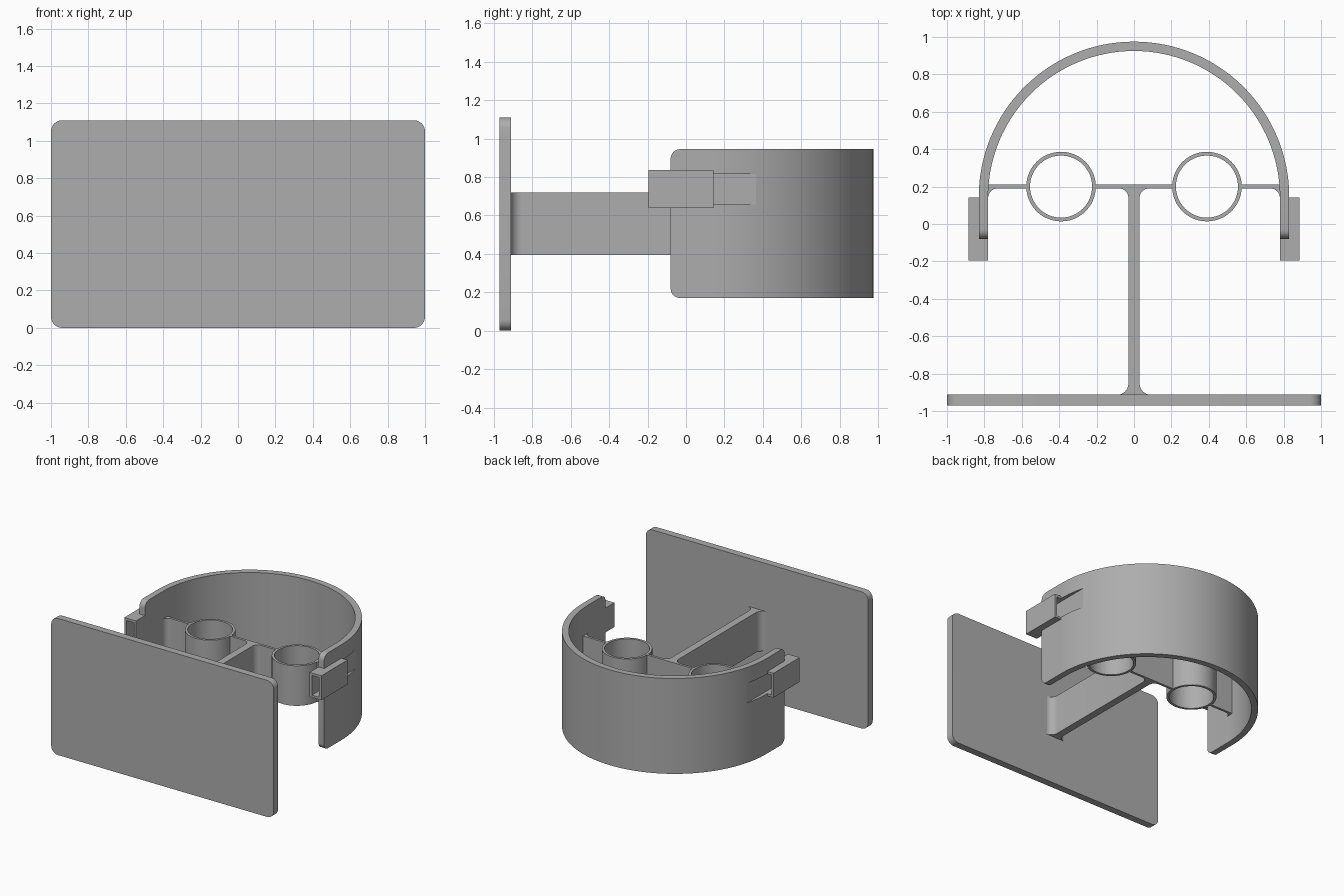
import bpy, bmesh, math
from mathutils import Matrix

if "Cube" in bpy.data.objects:
    bpy.data.objects.remove(bpy.data.objects["Cube"])

grey = bpy.data.materials.new("grey plastic")
grey.diffuse_color = (0.42, 0.42, 0.42, 1)
grey.use_nodes = True
grey.node_tree.nodes["Principled BSDF"].inputs["Base Color"].default_value = grey.diffuse_color


def arc(cx, cy, r, a0, a1, n=8):
    """Points on an arc, angles in degrees."""
    return [(cx + r * math.cos(math.radians(a0 + (a1 - a0) * i / n)),
             cy + r * math.sin(math.radians(a0 + (a1 - a0) * i / n))) for i in range(n + 1)]


def finish(name, bm):
    bmesh.ops.recalc_face_normals(bm, faces=bm.faces)
    mesh = bpy.data.meshes.new(name)
    bm.to_mesh(mesh)
    bm.free()
    mesh.materials.append(grey)
    ob = bpy.data.objects.new(name, mesh)
    bpy.context.collection.objects.link(ob)
    return ob


def prism_bm(points, z0, z1):
    bm = bmesh.new()
    face = bm.faces.new([bm.verts.new((x, y, z0)) for x, y in points])
    ext = bmesh.ops.extrude_face_region(bm, geom=[face])
    verts = [v for v in ext["geom"] if isinstance(v, bmesh.types.BMVert)]
    bmesh.ops.translate(bm, verts=verts, vec=(0, 0, z1 - z0))
    return bm


def box_pts(x0, x1, y0, y1):
    return [(x0, y0), (x1, y0), (x1, y1), (x0, y1)]


def boolean(ob, cutter):
    mod = ob.modifiers.new("slot", "BOOLEAN")
    mod.operation, mod.solver, mod.object = "DIFFERENCE", "EXACT", cutter
    cutter.hide_render = True
    cutter.hide_viewport = True


def smooth(ob):
    bpy.ops.object.select_all(action="DESELECT")
    ob.select_set(True)
    bpy.context.view_layer.objects.active = ob
    bpy.ops.object.shade_smooth_by_angle(angle=math.radians(30))


# Flat front plate with rounded corners, drawn in x/z and stood upright
r = 0.06
outline = (arc(1 - r, r, r, -90, 0) + arc(1 - r, 1.11 - r, r, 0, 90)
           + arc(r - 1, 1.11 - r, r, 90, 180) + arc(r - 1, r, r, 180, 270))
bm = prism_bm(outline, 0.912, 0.97)
bm.transform(Matrix.Rotation(math.pi / 2, 4, "X"))
smooth(finish("front_plate", bm))

# Horseshoe band: half circle with straight ends, end corners rounded
CY, RO, RI, END = 0.145, 0.83, 0.78, -0.08
band_pts = ([(RO, END)] + arc(0, CY, RO, 0, 180, 64) + [(-RO, END), (-RI, END)]
            + arc(0, CY, RI, 180, 0, 64) + [(RI, END)])
bm = prism_bm(band_pts, 0.17, 0.945)
corners = [e for e in bm.edges
           if all(abs(v.co.y - END) < 1e-4 for v in e.verts)
           and abs(e.verts[0].co.z - e.verts[1].co.z) < 1e-4]
bmesh.ops.bevel(bm, geom=corners, offset=0.05, segments=8, profile=0.5, affect="EDGES")
band = finish("band", bm)

# Side sockets, with a straight slot that runs on through the curved band
for s, side in ((1, "right"), (-1, "left")):
    def mirror(pts):
        return [(s * x, y) for x, y in pts]
    slot = finish(side + "_slot_cutter",
                  prism_bm(mirror(box_pts(0.80, 0.866, -0.3, 0.45)), 0.656, 0.816))
    socket = finish(side + "_socket",
                    prism_bm(mirror(box_pts(0.78, 0.886, -0.195, 0.142)), 0.638, 0.836))
    boolean(socket, slot)
    boolean(band, slot)

    # Short web from tube to band, filleted where it meets the band
    web = [(0.568, 0.19)] + arc(0.73, 0.14, 0.05, 90, 0) + [(0.785, 0.14), (0.785, 0.21), (0.568, 0.21)]
    smooth(finish(side + "_outer_web", prism_bm(mirror(web), 0.395, 0.72)))

    # Open tube
    bm = bmesh.new()
    rings = []
    for rad, z in ((0.186, 0.395), (0.186, 0.72), (0.166, 0.72), (0.166, 0.395)):
        rings.append([bm.verts.new((x, y, z))
                      for x, y in arc(s * 0.39, 0.2, rad, 0, 360, 48)[:-1]])
    for k in range(4):
        a, b = rings[k], rings[(k + 1) % 4]
        for i in range(48):
            j = (i + 1) % 48
            bm.faces.new((a[i], a[j], b[j], b[i]))
    smooth(finish(side + "_tube", bm))
smooth(band)

# Central rib and inner cross web, filleted at both ends
half = (arc(0.09, -0.853, 0.06, 270, 180) + arc(0.08, 0.14, 0.05, 180, 90)
        + [(0.21, 0.19), (0.21, 0.21)])
rib = half + [(-x, y) for x, y in reversed(half)]
smooth(finish("central_rib", prism_bm(rib, 0.395, 0.72)))
